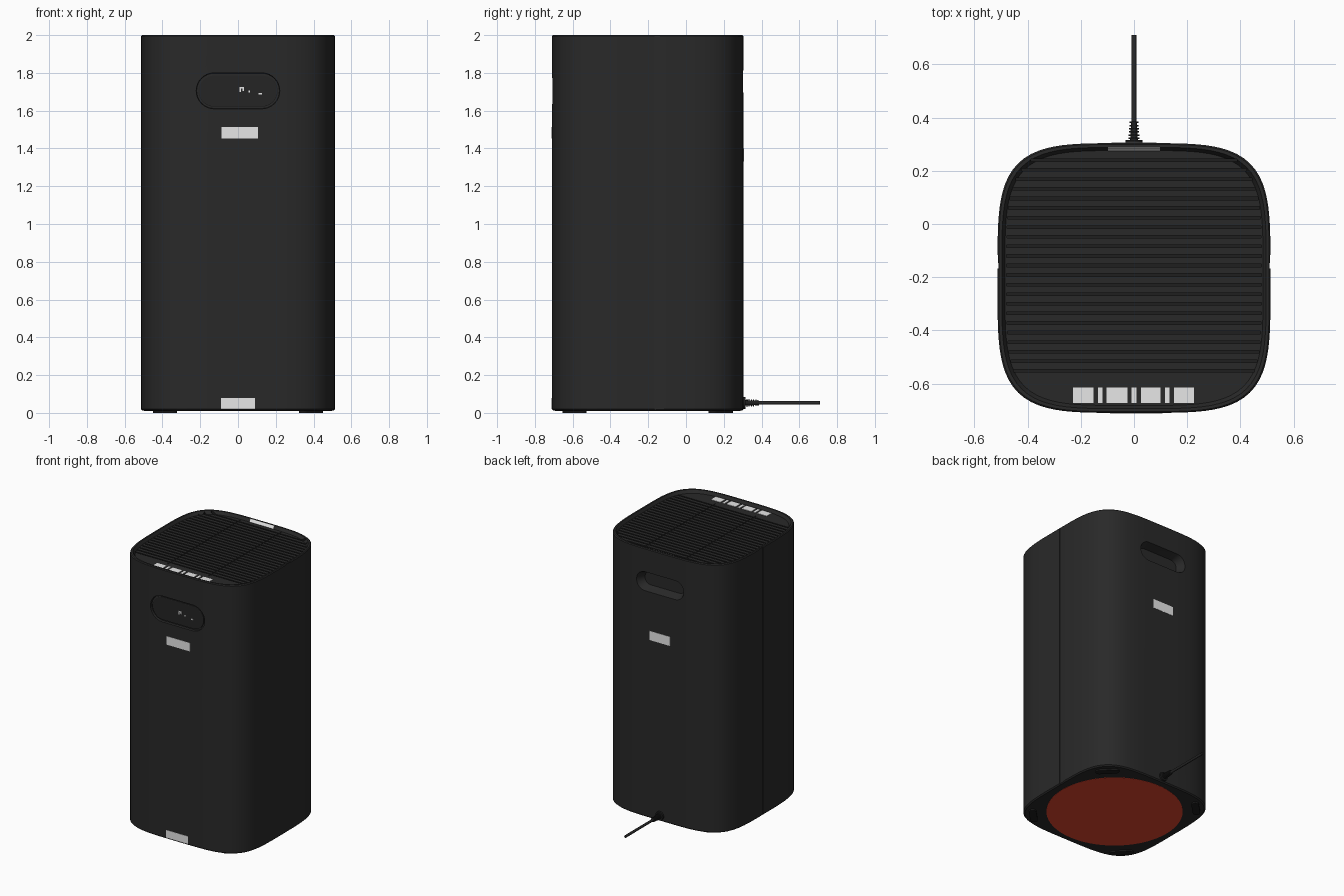
import bpy, bmesh, math
from mathutils import Matrix

cube = bpy.data.objects.get("Cube")
if cube:
    bpy.data.objects.remove(cube, do_unlink=True)

A, B, CY, N = 0.513, 0.507, -0.203, 4.25    # body half width, half depth, centre y, squareness
FRONT, BACK = CY - B, CY + B


def material(name, rgb, rough=0.6):
    m = bpy.data.materials.new(name)
    m.use_nodes = True
    m.diffuse_color = (*rgb, 1)
    node = m.node_tree.nodes["Principled BSDF"]
    node.inputs["Base Color"].default_value = (*rgb, 1)
    node.inputs["Roughness"].default_value = rough
    return m


charcoal = material("charcoal plastic", (0.022, 0.022, 0.022))
black = material("black recess", (0.013, 0.013, 0.013))
panel_black = material("display black", (0.018, 0.018, 0.018), 0.3)
white = material("label white", (0.82, 0.82, 0.82))
red = material("base red", (0.74, 0.058, 0.027))


def finish(name, bm, mat, smooth=True):
    bmesh.ops.recalc_face_normals(bm, faces=bm.faces)
    me = bpy.data.meshes.new(name)
    bm.to_mesh(me)
    bm.free()
    ob = bpy.data.objects.new(name, me)
    bpy.context.collection.objects.link(ob)
    me.materials.append(mat)
    if smooth:
        smooth_shade(ob)
    return ob


def smooth_shade(ob):
    bpy.ops.object.select_all(action='DESELECT')
    ob.select_set(True)
    bpy.context.view_layer.objects.active = ob
    bpy.ops.object.shade_smooth_by_angle(angle=math.radians(30))


def loft(bm, rings):
    """Skin closed rings of points and cap both ends."""
    loops = [[bm.verts.new(p) for p in ring] for ring in rings]
    n = len(loops[0])
    for a, b in zip(loops, loops[1:]):
        for i in range(n):
            j = (i + 1) % n
            bm.faces.new((a[i], a[j], b[j], b[i]))
    bm.faces.new(loops[0])
    bm.faces.new(loops[-1])


def box(bm, centre, size, rot=Matrix()):
    bmesh.ops.create_cube(bm, size=1, matrix=Matrix.Translation(centre) @ rot @ Matrix.Diagonal((*size, 1)))


def footprint(inset, z, n=128):
    """Rounded-square outline of the body."""
    ring = []
    for i in range(n):
        t = 2 * math.pi * i / n
        c, s = math.cos(t), math.sin(t)
        r = (abs(c) ** N + abs(s) ** N) ** (-1 / N)
        ring.append(((A - inset) * r * c, CY + (B - inset) * r * s, z))
    return ring


def pill(hw, hh, n=16):
    """Pill outline as flat coordinate pairs."""
    ring = []
    for side in (1, -1):
        for i in range(n + 1):
            t = -math.pi / 2 + math.pi * i / n
            ring.append((side * (hw - hh + hh * math.cos(t)), side * hh * math.sin(t)))
    return ring


def capsule(hw, hh, y, zc):
    """Pill outline standing in the xz plane."""
    return [(u, y, zc + v) for u, v in pill(hw, hh)]


def cylinder(bm, centre, r1, r2, depth, along_y=False, seg=32):
    rot = Matrix.Rotation(-math.pi / 2, 4, 'X') if along_y else Matrix()
    bmesh.ops.create_cone(bm, cap_ends=True, segments=seg, radius1=r1, radius2=r2, depth=depth,
                          matrix=Matrix.Translation(centre) @ rot)


# Body shell with a shallow sunken top
bm = bmesh.new()
loft(bm, [footprint(i, z) for i, z in ((0.03, 0.01), (0.008, 0.012), (0, 0.02), (0, 1.994),
                                       (0.005, 2.0), (0.016, 2.0), (0.028, 1.978))])
body = finish("body_shell", bm, charcoal, False)
body.data.materials.append(black)


def cut(bm, name, mat):
    cutter = finish(name, bm, mat, False)
    cutter.hide_render = True
    mod = body.modifiers.new(name, 'BOOLEAN')
    mod.object = cutter
    mod.operation = 'DIFFERENCE'
    mod.solver = 'EXACT'
    mod.material_mode = 'TRANSFER'
    return cutter


cutters = []

# Top vent slots follow the outline
bm = bmesh.new()
for k in range(23):
    y = 0.24 - 0.036 * k
    half = A * (1 - (abs(y - CY) / B) ** N) ** (1 / N) - 0.034
    box(bm, (0, y, 1.98), (2 * half, 0.01, 0.05))
cutters.append(cut(bm, "vent_slot_cutter", black))

# Two fine cross grooves on the vent
bm = bmesh.new()
for x in (-0.167, 0.167):
    box(bm, (x, -0.157, 1.985), (0.004, 0.85, 0.02))
cutters.append(cut(bm, "vent_groove_cutter", charcoal))

# Side seams: the back shell steps in behind the front shell
bm = bmesh.new()
for s in (-1, 1):
    loft(bm, [[(s * (A - 0.004), -0.168, z), (s * (A + 0.01), -0.168, z), (s * (A + 0.01), 0.06, z)]
              for z in (-0.1, 2.1)])
cutters.append(cut(bm, "seam_cutter", charcoal))

# Display recess and tapered back handle
bm = bmesh.new()
loft(bm, [capsule(0.228, 0.1, FRONT - 0.03, 1.705), capsule(0.219, 0.093, FRONT + 0.016, 1.705)])
loft(bm, [capsule(0.2, 0.075, BACK + 0.03, 1.755), capsule(0.194, 0.07, BACK, 1.755),
          capsule(0.165, 0.048, BACK - 0.06, 1.755)])
cutters.append(cut(bm, "recess_cutter", charcoal))

bpy.ops.object.select_all(action='DESELECT')
body.select_set(True)
bpy.context.view_layer.objects.active = body
bpy.ops.object.convert(target='MESH')
for c in cutters:
    bpy.data.objects.remove(c, do_unlink=True)
smooth_shade(body)

# Display panel in its recess
bm = bmesh.new()
loft(bm, [capsule(0.21, 0.084, FRONT + 0.02, 1.705), capsule(0.21, 0.084, FRONT + 0.009, 1.705),
          capsule(0.207, 0.081, FRONT + 0.007, 1.705)])
finish("display_panel", bm, panel_black)

# Display icons
bm = bmesh.new()
for x, z, w, h in ((0.011, 1.711, 0.008, 0.026), (0.029, 1.714, 0.008, 0.02), (0.02, 1.721, 0.014, 0.007),
                   (0.06, 1.702, 0.008, 0.009), (0.118, 1.69, 0.018, 0.009)):
    box(bm, (x, FRONT + 0.006, z), (w, 0.004, h))
finish("display_icons", bm, white, False)

# Plain labels on the front and back
for name, x, y, z, w, h in (("front_upper_label", 0.009, FRONT, 1.483, 0.195, 0.063),
                            ("front_lower_label", -0.001, FRONT, 0.05, 0.18, 0.058),
                            ("back_label", 0, BACK, 1.365, 0.17, 0.068)):
    bm = bmesh.new()
    box(bm, (x, y, z), (w, 0.004, h))
    finish(name, bm, white, False)

# Row of control markings on the top front edge
bm = bmesh.new()
for x0, x1 in ((-0.23, -0.153), (-0.136, -0.119), (-0.103, -0.025), (-0.009, 0.009),
               (0.026, 0.1), (0.116, 0.133), (0.15, 0.226)):
    box(bm, ((x0 + x1) / 2, -0.644, 1.979), (x1 - x0, 0.057, 0.004))
finish("control_markings", bm, white, False)

# Label on the sloped inner rim at the back
bm = bmesh.new()
box(bm, (0, BACK - 0.0225, 1.989), (0.195, 0.023, 0.003), Matrix.Rotation(math.radians(61), 4, 'X'))
finish("rim_label", bm, white, False)

# Round base plate and four pill-shaped feet set across the corners
bm = bmesh.new()
cylinder(bm, (0, CY, 0.012), 0.457, 0.457, 0.006, seg=96)
finish("base_plate", bm, red)
bm = bmesh.new()
for k in range(4):
    turn = Matrix.Rotation(math.pi / 4 + k * math.pi / 2, 4, 'Z')
    place = Matrix.Translation((0, CY, 0)) @ turn @ Matrix.Translation((0, 0.547, 0))
    loft(bm, [[place @ Matrix.Translation((u, v, z)).to_translation() for u, v in pill(0.08, 0.025)]
              for z in (0, 0.016)])
finish("feet", bm, black)

# Power cable with flange and ribbed strain relief
CZ = 0.053
bm = bmesh.new()
cylinder(bm, (0, BACK + 0.004, CZ), 0.033, 0.031, 0.014, True)
cylinder(bm, (0, BACK + 0.042, CZ), 0.015, 0.011, 0.08, True)
for k in range(6):
    r = 0.021 - 0.001 * k
    cylinder(bm, (0, BACK + 0.018 + 0.012 * k, CZ), r, r, 0.006, True)
finish("strain_relief", bm, black)
bm = bmesh.new()
cylinder(bm, (0, (BACK + 0.71) / 2, CZ), 0.009, 0.009, 0.71 - BACK, True, 20)
finish("power_cable", bm, charcoal)
